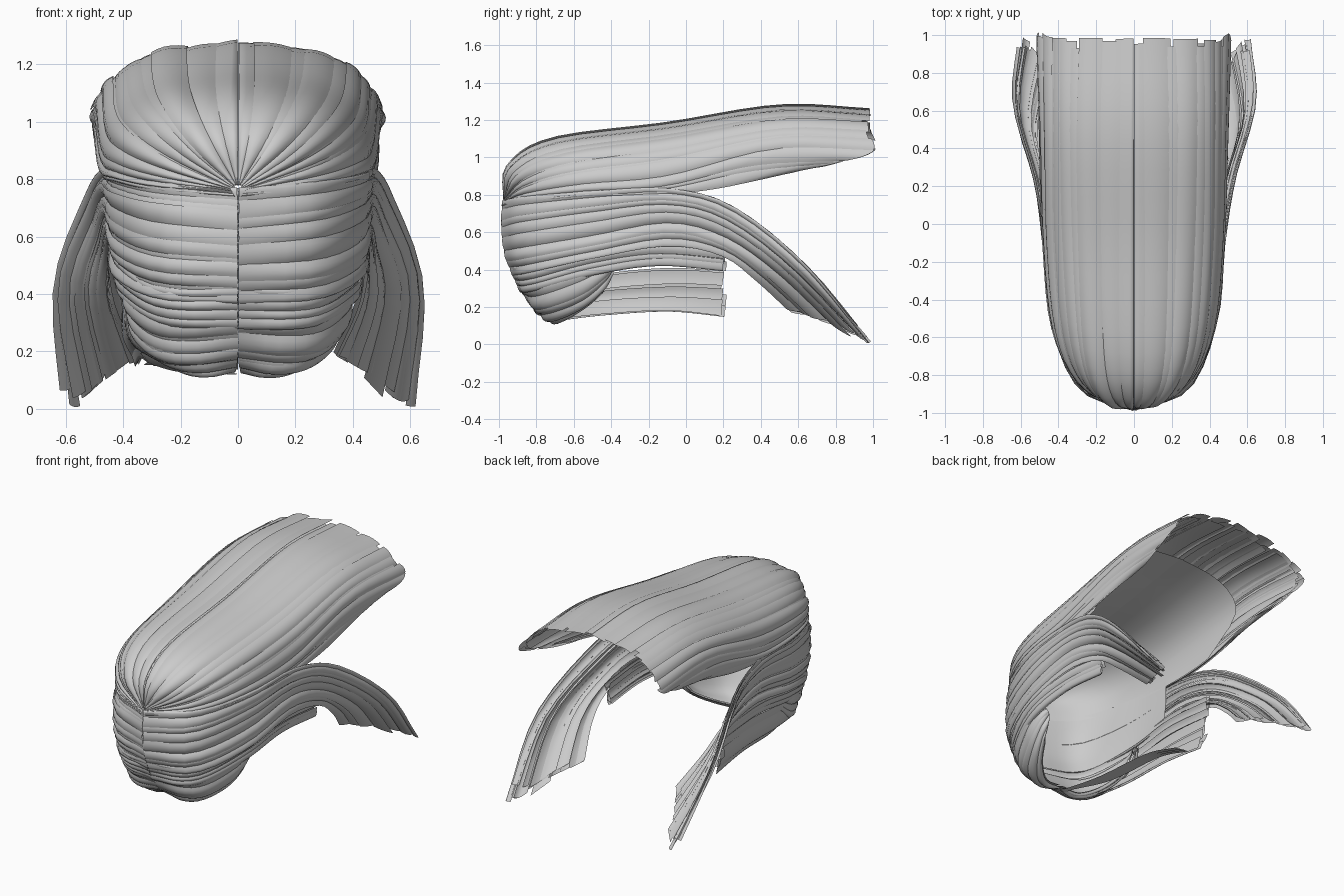
import bpy, bmesh, random
from mathutils import Vector

if "Cube" in bpy.data.objects:
    bpy.data.objects.remove(bpy.data.objects["Cube"])

random.seed(7)
CENTRE = Vector((0, -0.3, 0.6))

# Guide strands for the right half, root to tip
TOP = [
    [(0, -.97, .78), (0, -.93, .96), (0, -.7, 1.09), (0, -.1, 1.17), (0, .5, 1.265), (0, .985, 1.245)],
    [(.01, -.97, .78), (.15, -.92, .94), (.23, -.68, 1.06), (.26, -.1, 1.14), (.27, .5, 1.235), (.26, .985, 1.215)],
    [(.02, -.97, .77), (.25, -.85, .88), (.37, -.6, .96), (.42, -.1, 1.03), (.43, .5, 1.14), (.43, .99, 1.13)],
    [(.02, -.97, .76), (.27, -.83, .80), (.41, -.55, .84), (.46, -.1, .88), (.48, .45, 1.02), (.50, 1.0, 1.02)],
    [(.01, -.98, .74), (.27, -.83, .76), (.41, -.55, .79), (.455, -.15, .80), (.47, .2, .84), (.46, .62, .95)],
]
WING = [
    [(0, -.975, .77), (.27, -.83, .79), (.42, -.5, .82), (.46, -.1, .835), (.52, .25, .745), (.63, .65, .43), (.61, 1.0, .01)],
    [(0, -.98, .63), (.28, -.85, .66), (.42, -.5, .71), (.46, -.1, .75), (.50, .22, .67), (.59, .58, .41), (.53, .96, .015)],
    [(0, -.965, .49), (.28, -.85, .51), (.42, -.5, .57), (.45, -.1, .64), (.47, .2, .57), (.50, .47, .39), (.43, .77, .11)],
    [(0, -.92, .37), (.27, -.82, .39), (.41, -.5, .46), (.43, -.1, .53), (.43, .2, .48), (.41, .38, .36), (.33, .58, .18)],
]
LOWER = [
    [(0, -.94, .42), (.27, -.83, .43), (.41, -.5, .52), (.42, -.15, .57), (.42, .24, .54)],
    [(0, -.88, .28), (.25, -.8, .29), (.39, -.5, .37), (.41, -.15, .42), (.41, .23, .39)],
]
NAPE = [
    [(0, -.90, .32), (.26, -.80, .32), (.38, -.58, .39), (.39, -.46, .43), (.36, -.40, .44)],
    [(0, -.80, .19), (.22, -.74, .18), (.33, -.57, .24), (.36, -.45, .33), (.34, -.40, .40)],
    [(.01, -.69, .13), (.13, -.68, .125), (.24, -.59, .17), (.31, -.48, .25), (.33, -.42, .35)],
]
FLAP = [
    [(0, -.88, .30), (.25, -.79, .29), (.37, -.5, .37), (.39, -.1, .41), (.40, .24, .39)],
    [(0, -.80, .20), (.24, -.74, .19), (.35, -.5, .25), (.38, -.1, .28), (.39, .22, .27)],
    [(0, -.70, .14), (.18, -.68, .135), (.29, -.45, .16), (.33, -.1, .18), (.35, .21, .15)],
]


def spline(pts, t):
    """Smooth curve through the points at t in 0..1."""
    n = len(pts) - 1
    f = min(max(t, 0), 1) * n
    i = min(int(f), n - 1)
    f -= i
    b, c = Vector(pts[i]), Vector(pts[i + 1])
    a = Vector(pts[i - 1]) if i > 0 else 2 * b - c
    d = Vector(pts[i + 2]) if i + 2 <= n else 2 * c - b
    return .5 * (2 * b + (c - a) * f + (2 * a - 5 * b + 4 * c - d) * f ** 2 + (3 * b - a - 3 * c + d) * f ** 3)


def surface(guides, u, t):
    return spline([spline(g, t) for g in guides], u)


def normal(guides, u, t):
    u, t = min(max(u, .02), .98), min(max(t, .03), .97)

    def cross_at(tt):
        du = surface(guides, u + .02, tt) - surface(guides, u - .02, tt)
        dt = surface(guides, u, tt + .02) - surface(guides, u, tt - .02)
        return du.cross(dt).normalized()
    n = cross_at(t)
    return n if cross_at(.4).dot(surface(guides, u, .4) - CENTRE) > 0 else -n


def add_grid(bm, rows, side):
    vs = [[bm.verts.new((p.x * side, p.y, p.z)) for p in r] for r in rows]
    for r0, r1 in zip(vs, vs[1:]):
        for j in range(len(r0) - 1):
            bm.faces.new([r0[j], r0[j + 1], r1[j + 1], r1[j]])


def finish(bm, name):
    mesh = bpy.data.meshes.new(name)
    bmesh.ops.recalc_face_normals(bm, faces=bm.faces[:])
    for f in bm.faces:
        f.smooth = True
    bm.to_mesh(mesh)
    bm.free()
    bpy.context.collection.objects.link(bpy.data.objects.new(name, mesh))


def lock(bm, guides, u, width, end, lift, bulge, tilt, drift, side, segs=22):
    """One curved hair card lying on the guide surface."""
    rows = []
    for i in range(segs + 1):
        k = i / segs
        row = []
        for s in (-1, -.6, -.2, .2, .6, 1):
            uu = min(max(u + drift * k + s * width / 2, 0), 1)
            h = lift + bulge * (1 - s * s) * (1.3 - .8 * k) + tilt * s
            p = surface(guides, uu, end * k) + normal(guides, uu, end * k) * h * min(1, .35 + 5 * k)
            p.x, p.z = max(p.x, 0), max(p.z, 0)
            row.append(p)
        rows.append(row)
    add_grid(bm, rows, side)


def hair(name, guides, count, sides=(1, -1), layers=2, cut=.07, bulge=.012, tilt=.008):
    bm = bmesh.new()
    for side in sides:
        for layer in range(layers):
            for i in range(count):
                u = (i + .5 + .5 * (layer % 2) + random.uniform(-.2, .2)) / count
                width = random.uniform(1.1, 1.6) / count
                lock(bm, guides, min(u, 1 - .4 / count), width,
                     1 - random.uniform(0, cut) - .01 * layer,
                     .008 - .012 * layer + random.uniform(-.005, .006), bulge,
                     random.uniform(-tilt, tilt), random.uniform(-.25, .25) / count, side)
    finish(bm, name)


# Locks of hair, group by group
hair("top_swept_hair", TOP, 10, cut=.02)
hair("side_wing_hair", WING, 8, cut=.03, tilt=.014)
hair("lower_side_hair", LOWER, 4, cut=.03)
hair("nape_hair", NAPE, 5, cut=.04, bulge=.016)
hair("left_nape_flap", FLAP, 4, sides=(-1,), cut=.03, bulge=.006)

# Smooth scalp lining beneath the locks
bm = bmesh.new()
for guides, reach in ((TOP, .78), (WING, .45), (NAPE, .95)):
    for side in (1, -1):
        add_grid(bm, [[surface(guides, j / 10, reach * i / 16) - .016 * normal(guides, j / 10, reach * i / 16)
                       for j in range(11)] for i in range(17)], side)
finish(bm, "scalp_lining")

# Loose strands hanging under the head
bm = bmesh.new()
for k in range(3):
    path = [(-.02, -.70, .12), (-.12 - .03 * k, -.45, .145), (-.2 - .03 * k, -.1, .18), (-.25 - .03 * k, .12, .145)]
    add_grid(bm, [[spline(path, i / 14) + Vector((w, 0, .004 * k)) for w in (-.018, 0, .018)]
                  for i in range(15)], 1)
finish(bm, "loose_strands")
